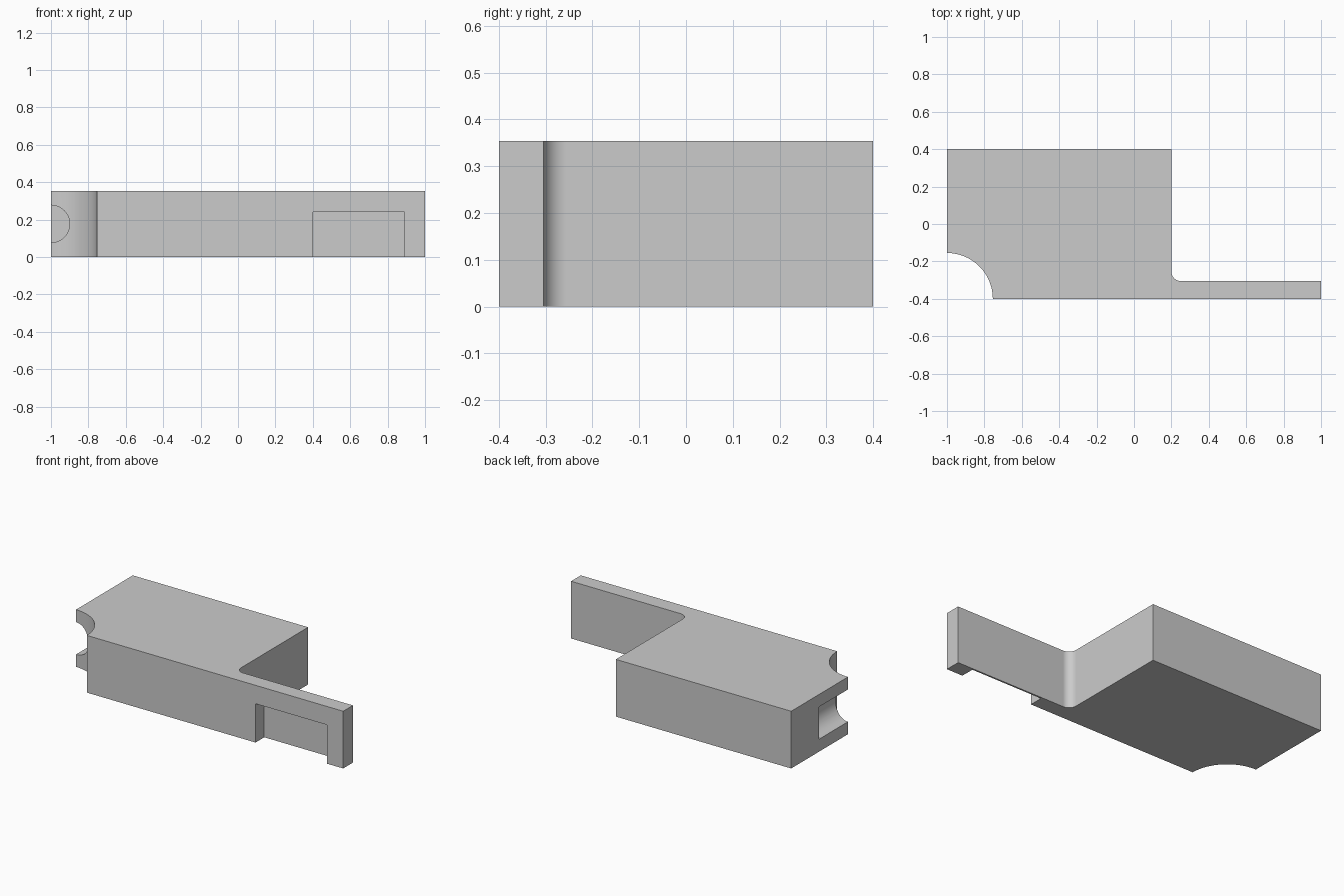
import bpy
import bmesh
from math import pi, sin, cos, radians
from mathutils import Matrix

cube = bpy.data.objects.get("Cube")
if cube:
    bpy.data.objects.remove(cube, do_unlink=True)

grey = bpy.data.materials.new("plain grey")
grey.use_nodes = True
colour = (0.6, 0.6, 0.6, 1)
grey.diffuse_color = colour
grey.node_tree.nodes["Principled BSDF"].inputs["Base Color"].default_value = colour

HEIGHT = 0.354


def arc(cx, cy, r, start, end, steps):
    """Points along an arc, angles in degrees."""
    angles = [radians(start + (end - start) * i / steps) for i in range(steps + 1)]
    return [(cx + r * cos(a), cy + r * sin(a)) for a in angles]


def make_object(name, bm):
    bmesh.ops.recalc_face_normals(bm, faces=bm.faces)
    mesh = bpy.data.meshes.new(name)
    bm.to_mesh(mesh)
    bm.free()
    mesh.materials.append(grey)
    obj = bpy.data.objects.new(name, mesh)
    bpy.context.collection.objects.link(obj)
    return obj


def cut(target, cutter):
    """Subtract the cutter, then discard it."""
    cutter.hide_render = True
    mod = target.modifiers.new("cut", "BOOLEAN")
    mod.operation = "DIFFERENCE"
    mod.solver = "EXACT"
    mod.object = cutter
    bpy.ops.object.modifier_apply(modifier=mod.name)
    bpy.data.objects.remove(cutter, do_unlink=True)


# Block and arm: one plan profile with a round corner notch and an inner fillet
outline = arc(-1, -0.4, 0.245, 90, 0, 32)
outline += [(1, -0.4), (1, -0.305)]
outline += arc(0.25, -0.255, 0.05, 270, 180, 16)
outline += [(0.2, 0.4), (-1, 0.4)]
bm = bmesh.new()
base = bm.faces.new([bm.verts.new((x, y, 0)) for x, y in outline])
top = bmesh.ops.extrude_face_region(bm, geom=[base])
top_verts = [v for v in top["geom"] if isinstance(v, bmesh.types.BMVert)]
bmesh.ops.translate(bm, verts=top_verts, vec=(0, 0, HEIGHT))
body = make_object("block_with_arm", bm)
bpy.ops.object.select_all(action="DESELECT")
body.select_set(True)
bpy.context.view_layer.objects.active = body

# Half-round blind bore running back from the notch along the side
bm = bmesh.new()
front, back = -0.5, 0.13
bmesh.ops.create_cone(
    bm, cap_ends=True, segments=64, radius1=0.1, radius2=0.1, depth=back - front,
    matrix=Matrix.Translation((-1, (front + back) / 2, HEIGHT / 2))
    @ Matrix.Rotation(pi / 2, 4, "X"))
cut(body, make_object("bore_cutter", bm))

# Shallow pocket in the front of the arm, open at the bottom, thin wall behind
bm = bmesh.new()
low, high = (0.4, -0.5, -0.1), (0.89, -0.315, 0.24)
centre = [(a + b) / 2 for a, b in zip(low, high)]
size = [b - a for a, b in zip(low, high)]
bmesh.ops.create_cube(bm, size=1, matrix=Matrix.Translation(centre) @ Matrix.Diagonal((*size, 1)))
cut(body, make_object("pocket_cutter", bm))

# Smooth curved walls, crisp edges, true flat faces
bpy.ops.object.shade_smooth_by_angle(angle=radians(30))
weighted = body.modifiers.new("flat faces", "WEIGHTED_NORMAL")
weighted.keep_sharp = True
